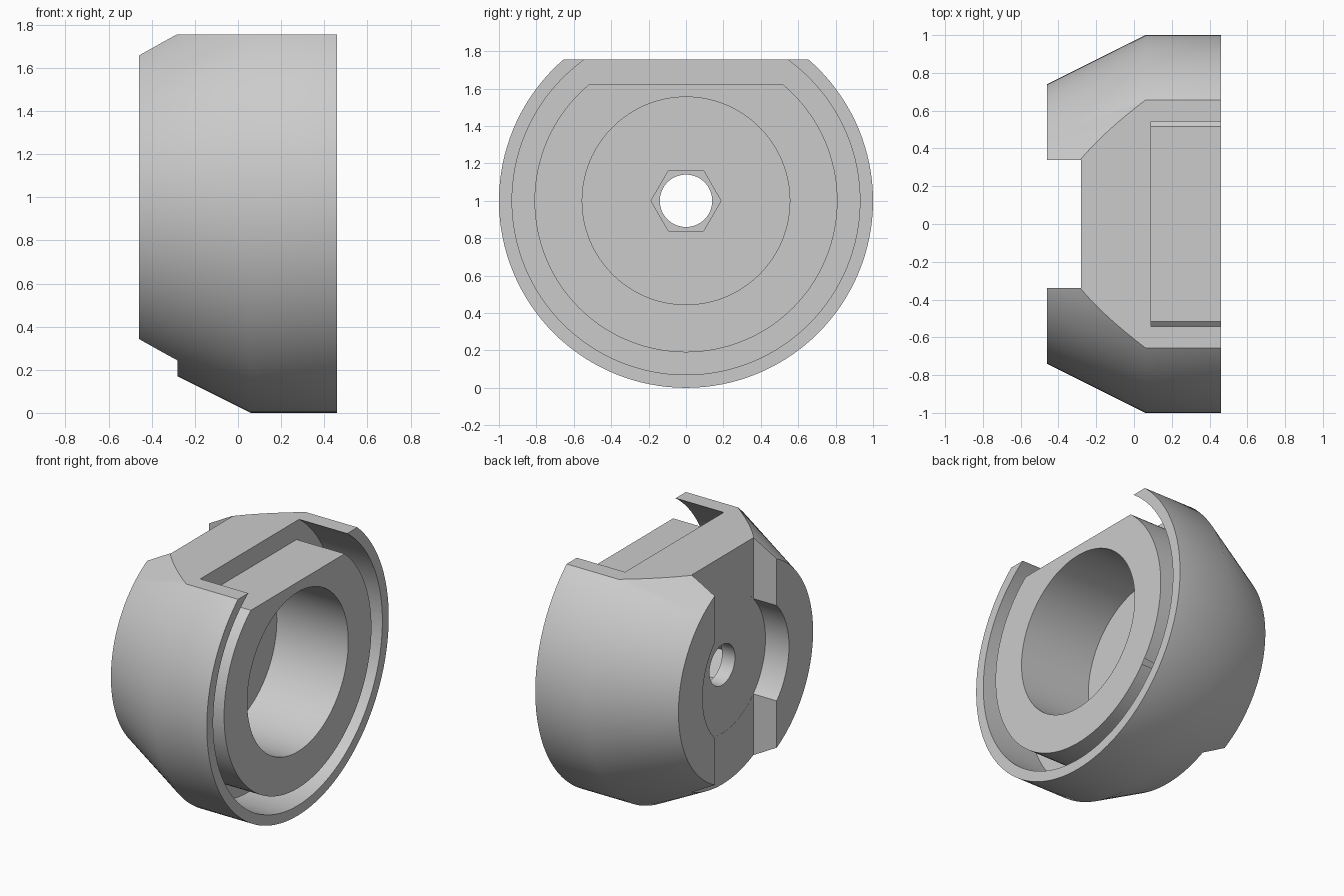
import bpy, bmesh
from math import pi, radians
from mathutils import Matrix, Vector

if "Cube" in bpy.data.objects:
    bpy.data.objects.remove(bpy.data.objects["Cube"])

CENTRE = Vector((0, 0, 1))  # turning axis runs along x through this point


def add_object(name, bm):
    bmesh.ops.recalc_face_normals(bm, faces=bm.faces)
    mesh = bpy.data.meshes.new(name)
    bm.to_mesh(mesh)
    bm.free()
    obj = bpy.data.objects.new(name, mesh)
    bpy.context.collection.objects.link(obj)
    return obj


def lathe(name, profile, steps=128):
    """Turn a closed (x, radius) outline around the axis."""
    bm = bmesh.new()
    verts = [bm.verts.new(CENTRE + Vector((x, 0, r))) for x, r in profile]
    edges = [bm.edges.new((verts[i - 1], verts[i])) for i in range(len(verts))]
    bmesh.ops.spin(bm, geom=verts + edges, cent=CENTRE, axis=(1, 0, 0),
                   angle=2 * pi, steps=steps)
    bmesh.ops.remove_doubles(bm, verts=bm.verts, dist=0.0001)
    return add_object(name, bm)


def rod(name, x0, x1, radius, sides=128):
    bm = bmesh.new()
    place = Matrix.Translation(CENTRE + Vector(((x0 + x1) / 2, 0, 0)))
    bmesh.ops.create_cone(bm, cap_ends=True, segments=sides, radius1=radius,
                          radius2=radius, depth=x1 - x0,
                          matrix=place @ Matrix.Rotation(pi / 2, 4, 'Y'))
    return add_object(name, bm)


def box(name, low, high):
    low, high = Vector(low), Vector(high)
    bm = bmesh.new()
    bmesh.ops.create_cube(bm, size=1, matrix=Matrix.Translation((low + high) / 2)
                          @ Matrix.Diagonal((*(high - low), 1)))
    return add_object(name, bm)


def cut(target, cutter):
    mod = target.modifiers.new("cut", 'BOOLEAN')
    mod.operation, mod.solver, mod.object = 'DIFFERENCE', 'EXACT', cutter
    bpy.context.view_layer.objects.active = target
    bpy.ops.object.modifier_apply(modifier=mod.name)
    bpy.data.objects.remove(cutter)


# Tapered body with its bore, through hole and round rear pocket
body = lathe("housing_body", [
    (-0.279, 0.14), (-0.279, 0.475), (-0.46, 0.475), (-0.46, 0.74),
    (0.06, 1), (0.46, 1), (0.46, 0.555), (-0.09, 0.555), (-0.09, 0.14)])

# Ring groove around an inner collar with a flat top
collar = rod("collar_form", 0, 0.7, 0.81)
cut(collar, box("collar_flat", (-1, -2, 1.625), (1, 2, 3)))
groove = rod("groove_cutter", 0.09, 0.6, 0.93)
cut(groove, collar)
cut(body, groove)

# Flat top, straight rear slot and hexagonal nut seat
cut(body, box("top_flat", (-1, -2, 1.755), (1, 2, 3)))
cut(body, box("rear_slot", (-1, -0.34, -1), (-0.28, 0.34, 3)))
cut(body, rod("nut_seat", -0.18, 0.1, 0.187, 6))

# Plain grey finish
grey = bpy.data.materials.new("plain_grey")
grey.use_nodes = True
colour = (0.6, 0.6, 0.6, 1)
grey.diffuse_color = colour
grey.node_tree.nodes["Principled BSDF"].inputs["Base Color"].default_value = colour
body.data.materials.clear()
body.data.materials.append(grey)
for face in body.data.polygons:
    face.material_index = 0

bpy.ops.object.select_all(action='DESELECT')
body.select_set(True)
bpy.context.view_layer.objects.active = body
bpy.ops.object.shade_smooth_by_angle(angle=radians(30))
